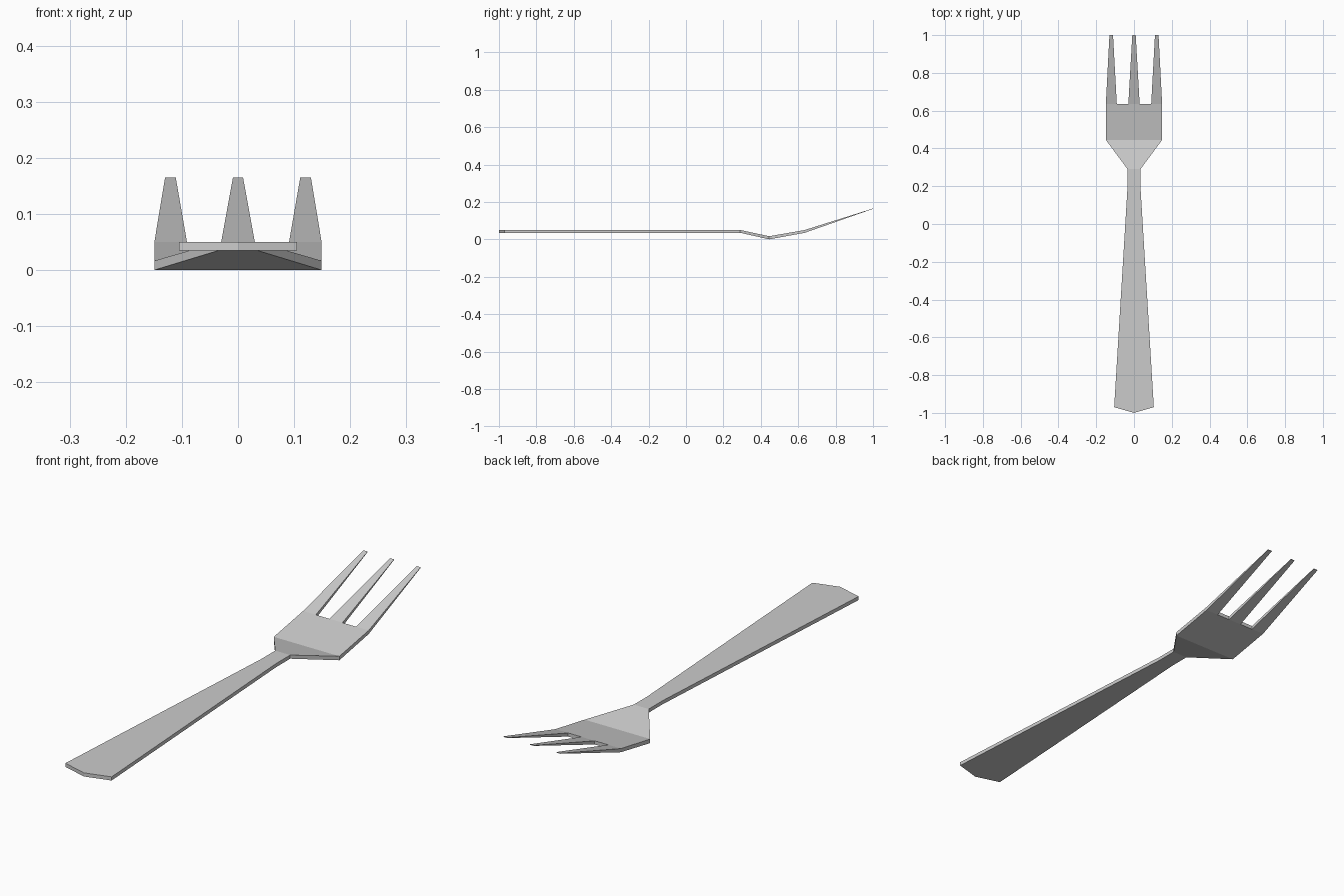
import bpy, bmesh

if "Cube" in bpy.data.objects:
    bpy.data.objects.remove(bpy.data.objects["Cube"])

# Side profile: y -> (underside z, top z)
profile = {
    -1.0: (0.035, 0.05), -0.97: (0.035, 0.05), 0.2: (0.035, 0.05),
    0.29: (0.035, 0.05), 0.445: (0.002, 0.0165), 0.635: (0.035, 0.05),
    1.0: (0.163, 0.165),
}
profile[0.445] = (0.0, 0.0165)

# Plan outline pieces, counter-clockwise from above
handle = [(0, -1.0), (0.105, -0.97), (0.034, 0.2), (-0.034, 0.2), (-0.105, -0.97)]
neck = [(-0.034, 0.2), (0.034, 0.2), (0.034, 0.29), (-0.034, 0.29)]
shoulder = [(-0.034, 0.29), (0.034, 0.29), (0.149, 0.445), (-0.149, 0.445)]
roots = [-0.149, -0.091, -0.03, 0.03, 0.091, 0.149]
tips = [-0.13, -0.111, -0.009, 0.009, 0.111, 0.13]
palm = [(-0.149, 0.445), (0.149, 0.445)] + [(x, 0.635) for x in reversed(roots)]
tines = [[(roots[i], 0.635), (roots[i + 1], 0.635), (tips[i + 1], 1.0), (tips[i], 1.0)]
         for i in (0, 2, 4)]
pieces = [handle, neck, shoulder, palm] + tines

bm = bmesh.new()
cache = {}


def vert(p, side):
    key = (p, side)
    if key not in cache:
        cache[key] = bm.verts.new((p[0], p[1], profile[p[1]][side]))
    return cache[key]


# Top and bottom skins
edges = set()
for piece in pieces:
    bm.faces.new([vert(p, 1) for p in piece])
    bm.faces.new([vert(p, 0) for p in reversed(piece)])
    edges.update(zip(piece, piece[1:] + piece[:1]))

# Rim walls along edges used by only one piece
for a, b in edges:
    if (b, a) not in edges:
        bm.faces.new([vert(a, 0), vert(b, 0), vert(b, 1), vert(a, 1)])

bmesh.ops.recalc_face_normals(bm, faces=bm.faces[:])
mesh = bpy.data.meshes.new("fork")
bm.to_mesh(mesh)
bm.free()
bpy.context.collection.objects.link(bpy.data.objects.new("fork", mesh))
